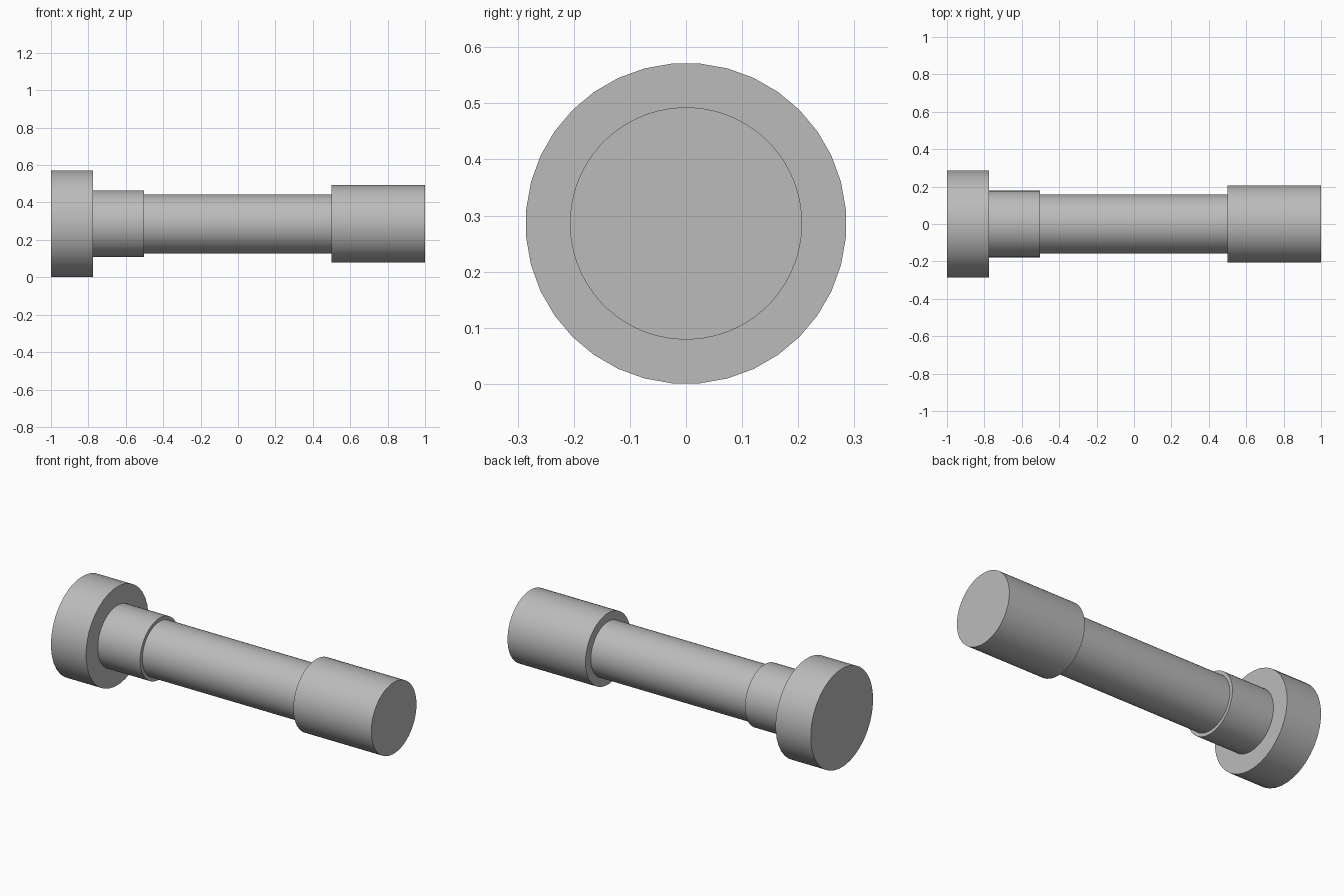
import bpy
import math
from mathutils import Matrix

cube = bpy.data.objects.get("Cube")
if cube:
    bpy.data.objects.remove(cube, do_unlink=True)

# One plain grey metal
steel = bpy.data.materials.new("grey steel")
steel.use_nodes = True
GREY = (0.5, 0.5, 0.5, 1)
steel.diffuse_color = GREY
steel.node_tree.nodes["Principled BSDF"].inputs["Base Color"].default_value = GREY

AXIS_Z = 0.286


def rod(name, x0, x1, radius, sides):
    """Solid cylinder along x, with a flat facet facing up."""
    bpy.ops.mesh.primitive_cylinder_add(vertices=sides, radius=radius, depth=x1 - x0)
    ob = bpy.context.object
    ob.name = name
    ob.data.transform(Matrix.Rotation(math.pi / 2, 4, "Y")
                      @ Matrix.Rotation(math.pi / sides, 4, "Z"))
    ob.location = ((x0 + x1) / 2, 0, AXIS_Z)
    ob.data.materials.append(steel)
    bpy.ops.object.shade_smooth_by_angle(angle=math.radians(30))


# Stepped pin, from the wide head to the plain end
rod("head", -1, -0.775, 0.286, 36)
rod("collar", -0.775, -0.503, 0.178, 64)
rod("shaft", -0.503, 0.5, 0.158, 64)
rod("end_sleeve", 0.5, 1, 0.207, 64)
